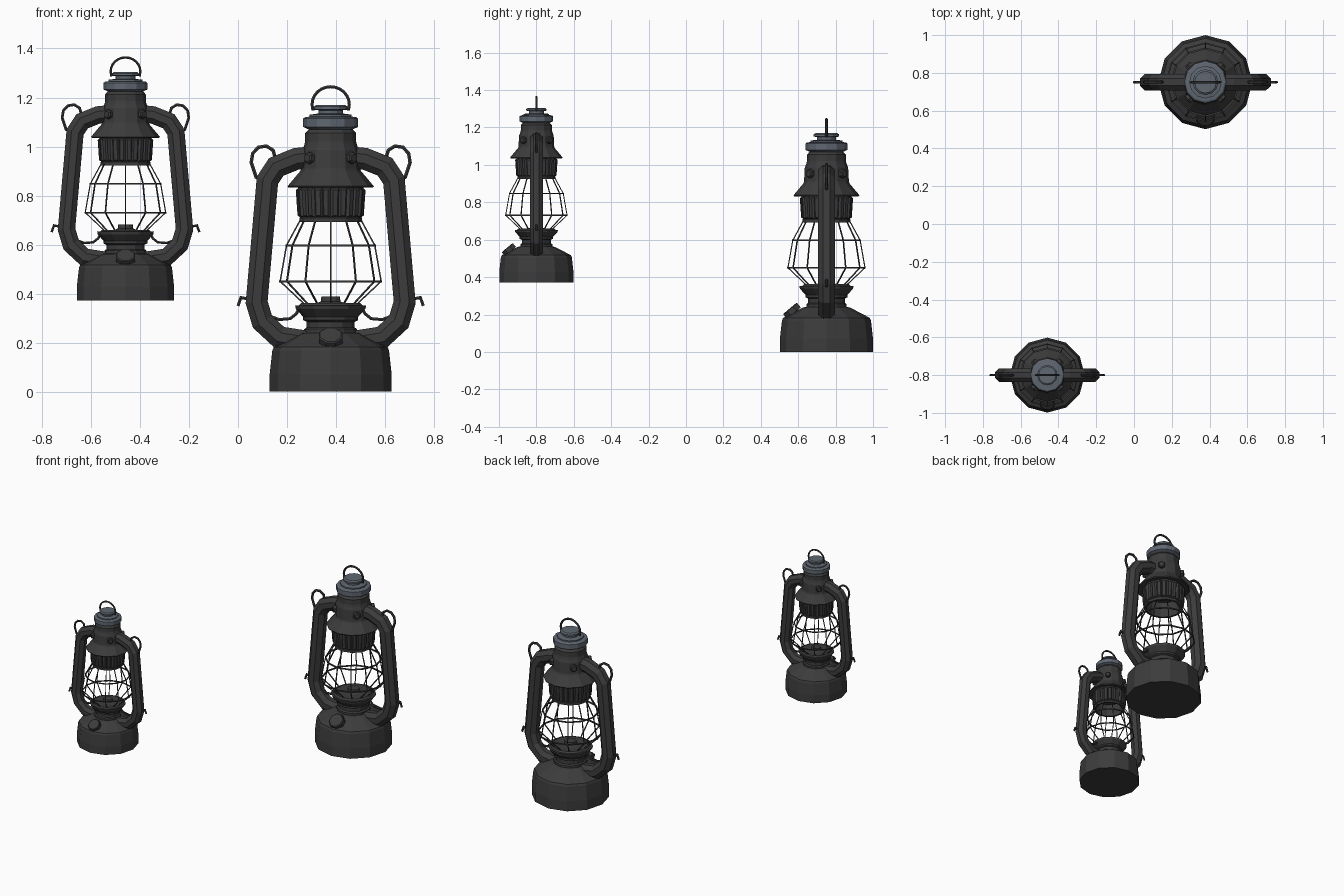
import bpy, bmesh, math
from mathutils import Vector, Matrix

if "Cube" in bpy.data.objects:
    bpy.data.objects.remove(bpy.data.objects["Cube"])


def material(name, col):
    m = bpy.data.materials.new(name)
    m.diffuse_color = (*col, 1)
    m.use_nodes = True
    m.node_tree.nodes["Principled BSDF"].inputs["Base Color"].default_value = m.diffuse_color
    return m


IRON = material("dark iron", (0.045, 0.045, 0.045))
STEEL = material("blue grey steel", (0.115, 0.135, 0.165))
N = 12


def finish(name, bm, mat, place):
    bmesh.ops.recalc_face_normals(bm, faces=bm.faces)
    me = bpy.data.meshes.new(name)
    bm.to_mesh(me)
    bm.free()
    me.materials.append(mat)
    ob = bpy.data.objects.new(name, me)
    ob.matrix_world = place
    bpy.context.collection.objects.link(ob)
    return ob


def lathe(bm, profile, n=N, closed=False, mtx=Matrix()):
    """Revolve (radius, z) points; open profiles get end caps."""
    rings = [[bm.verts.new(mtx @ Vector((r * math.cos(2 * math.pi * i / n),
                                         r * math.sin(2 * math.pi * i / n), z)))
              for i in range(n)] for r, z in profile]
    pairs = list(zip(rings, rings[1:]))
    if closed:
        pairs.append((rings[-1], rings[0]))
    faces = []
    for a, b in pairs:
        for i in range(n):
            j = (i + 1) % n
            faces.append(bm.faces.new((a[i], a[j], b[j], b[i])))
    if not closed:
        bm.faces.new(rings[0])
        bm.faces.new(rings[-1])
    return faces


def sweep(bm, path, radius, sides, angle=0.0):
    """Mitred tube along (x, z) points, turned about z by angle."""
    rot = Matrix.Rotation(angle, 3, 'Z')
    pts = [Vector(p) for p in path]
    rings = []
    for k, p in enumerate(pts):
        a = (p - pts[k - 1]).normalized() if k else None
        b = (pts[k + 1] - p).normalized() if k < len(pts) - 1 else None
        t = ((a or b) + (b or a)).normalized()
        stretch = 1 / max(0.5, t.dot(a or b))
        nrm = Vector((-t.y, t.x)) * stretch
        ring = []
        for i in range(sides):
            f = 2 * math.pi * (i + 0.5) / sides
            q = p + nrm * radius * math.cos(f)
            ring.append(bm.verts.new(rot @ Vector((q.x, radius * math.sin(f), q.y))))
        rings.append(ring)
    for a, b in zip(rings, rings[1:]):
        for i in range(sides):
            j = (i + 1) % sides
            bm.faces.new((a[i], a[j], b[j], b[i]))
    bm.faces.new(rings[0])
    bm.faces.new(rings[-1])


def lantern(tag, origin, scale):
    place = Matrix.Translation(origin) @ Matrix.Scale(scale, 4)

    def turned(name, profile, mat=IRON, **kw):
        bm = bmesh.new()
        lathe(bm, profile, **kw)
        finish(f"{tag}_{name}", bm, mat, place)

    # fuel tank with sloped shoulder
    turned("tank", [(.249, 0), (.249, .07), (.238, .168), (.232, .182), (.125, .238), (.11, .24)])
    # neck and burner dish
    turned("burner", [(.108, .23), (.108, .255), (.098, .262), (.098, .285), (.112, .292),
                      (.112, .305), (.142, .338), (.145, .352), (.13, .352), (.12, .362),
                      (.055, .362), (.04, .368), (.038, .388), (.02, .388)])

    # vented drum under the hood, open at the bottom
    bm = bmesh.new()
    faces = lathe(bm, [(.134, .85), (.133, .83), (.125, .712), (.128, .708), (.128, .692),
                       (.112, .692), (.112, .80)])
    slots = bmesh.ops.subdivide_edges(
        bm, edges=[e for f in faces[N:2 * N] for e in f.edges
                   if abs(e.verts[0].co.z - e.verts[1].co.z) < 1e-4], cuts=1)
    panels = [f for f in bm.faces if .74 < f.calc_center_median().z < .80
              and f.calc_center_median().xy.length > .118]
    bmesh.ops.inset_individual(bm, faces=panels, thickness=.010, depth=-.012)
    finish(f"{tag}_vent_drum", bm, IRON, place)

    # flared hood, hollow below
    turned("hood", [(.134, .84), (.172, .832), (.176, .838), (.124, .900), (.12, .91),
                    (.116, .985), (.108, 1.005), (.104, 1.02), (.104, 1.055), (.09, 1.07), (.09, 1.085)])
    # steel collar, neck and cap
    turned("collar", [(.09, 1.07), (.112, 1.08), (.112, 1.114), (.104, 1.12), (.086, 1.122),
                      (.086, 1.13), (.055, 1.134)], STEEL)
    turned("cap", [(.05, 1.125), (.05, 1.148), (.068, 1.152), (.068, 1.163), (.058, 1.17)], STEEL)

    # bolts around the hood
    bm = bmesh.new()
    for k in range(4):
        m = (Matrix.Rotation(math.pi / 4 + k * math.pi / 2, 4, 'Z')
             @ Matrix.Translation((.10, 0, .953)) @ Matrix.Rotation(math.pi / 2, 4, 'Y'))
        lathe(bm, [(.024, 0), (.024, .03), (.017, .036)], n=6, mtx=m)
    finish(f"{tag}_bolts", bm, IRON, place)

    # filler cap tilted to the front
    bm = bmesh.new()
    m = Matrix.Translation((0, -.196, .233)) @ Matrix.Rotation(math.radians(40), 4, 'X')
    lathe(bm, [(.036, -.07), (.036, -.034), (.052, -.034), (.052, -.004), (.046, 0)], n=8,
          mtx=m @ Matrix.Rotation(math.pi / 8, 4, 'Z'))
    finish(f"{tag}_filler_cap", bm, IRON, place)

    # wire cage
    bm = bmesh.new()
    cage = [(.108, .358), (.206, .45), (.18, .597), (.124, .70)]
    for k in range(N):
        sweep(bm, cage, .0042, 4, 2 * math.pi * k / N)
    for r, z in cage[1:3]:
        w = .004
        lathe(bm, [(r - w, z - w), (r + w, z - w), (r + w, z + w), (r - w, z + w)], closed=True)
    finish(f"{tag}_cage", bm, IRON, place)

    # side tubes, wire ears and lower hooks, one set per side
    tube = [(.09, .955), (.14, .950), (.222, .917), (.258, .862), (.302, .365),
            (.278, .285), (.21, .222), (.10, .205)]
    ear = [(.275, .86), (.304, .875), (.324, .935), (.318, .972), (.295, .997),
           (.262, 1.002), (.235, .985), (.222, .94)]
    hook = [(.378, .35), (.366, .384), (.345, .38), (.30, .35), (.245, .307), (.21, .294),
            (.165, .298), (.14, .318), (.122, .352)]
    for name, path, r, n in (("side_tubes", tube, .048, 8), ("wire_ears", ear, .008, 6),
                             ("lower_hooks", hook, .007, 6)):
        bm = bmesh.new()
        for a in (0, math.pi):
            sweep(bm, path, r, n, a)
        finish(f"{tag}_{name}", bm, IRON, place)

    # carrying ring on the cap
    bm = bmesh.new()
    arc = [(.076 * math.cos(math.radians(d)), 1.172 + .072 * math.sin(math.radians(d)))
           for d in range(-15, 196, 15)]
    sweep(bm, [(.05, 1.156)] + arc + [(-.05, 1.156)], .007, 6)
    finish(f"{tag}_carry_ring", bm, IRON, place)


lantern("large_lantern", (.378, .751, 0), 1.0)
lantern("small_lantern", (-.459, -.80, .372), .797)
